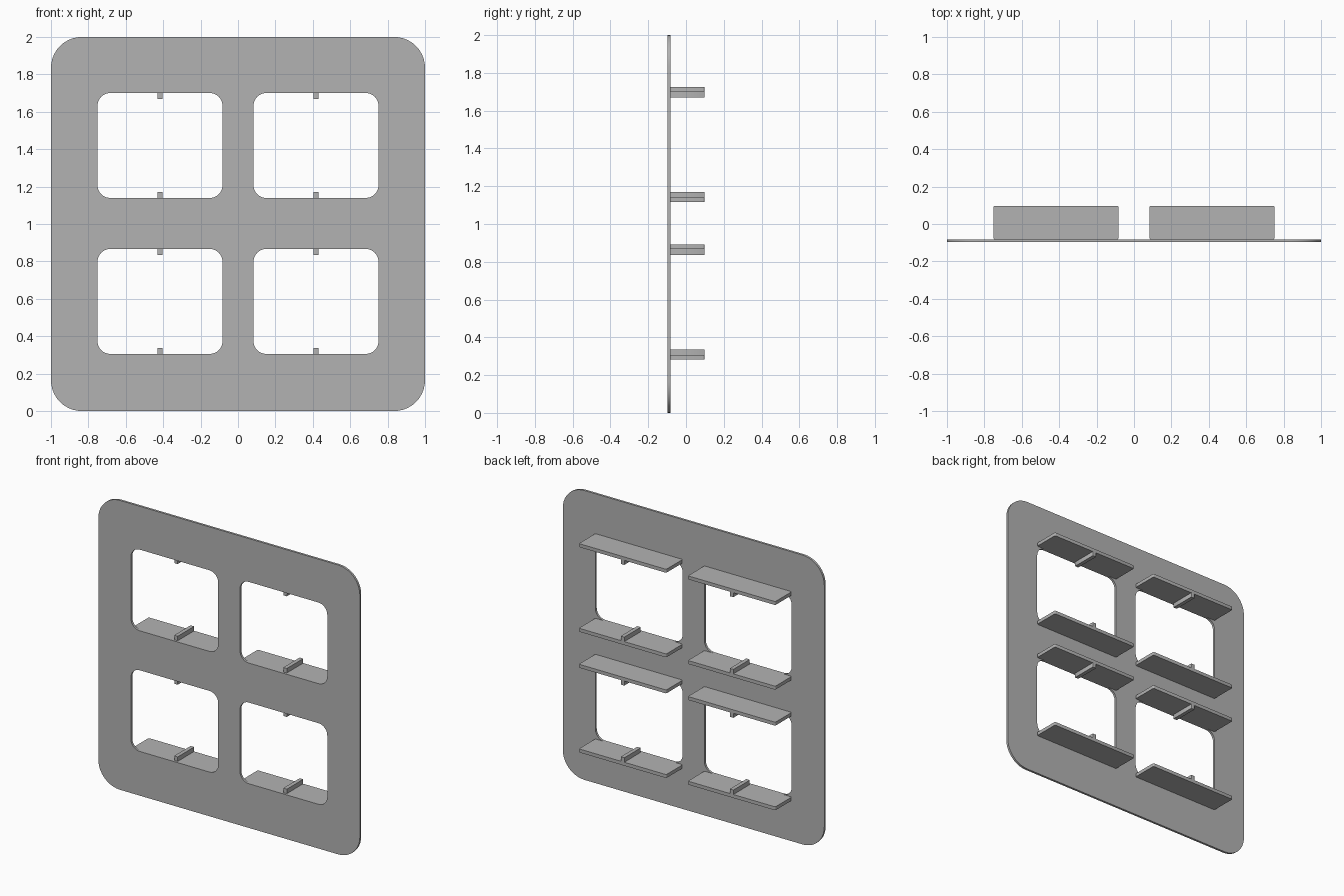
import bpy
from math import sin, cos, pi, radians

cube = bpy.data.objects.get("Cube")
if cube:
    bpy.data.objects.remove(cube)

grey = bpy.data.materials.new("plain grey")
grey.use_nodes = True
colour = (0.45, 0.45, 0.45, 1)
grey.diffuse_color = colour
grey.node_tree.nodes["Principled BSDF"].inputs["Base Color"].default_value = colour

BACK, PLATE_BACK, FRONT = 0.0975, -0.082, -0.0975
WINDOW_W, WINDOW_H = 0.668, 0.561
COLUMNS = {"right": -0.417, "left": 0.417}
ROWS = {"lower": 0.586, "upper": 1.42}


def rounded_rect(cx, cy, w, h, r, steps=10):
    """Outline of a rectangle with rounded corners."""
    points = []
    for i, (sx, sy) in enumerate([(1, 1), (-1, 1), (-1, -1), (1, -1)]):
        for k in range(steps + 1):
            a = (i + k / steps) * pi / 2
            points.append((cx + sx * (w / 2 - r) + r * cos(a),
                           cy + sy * (h / 2 - r) + r * sin(a)))
    return points


def slab(name, outlines, thickness, location, upright=False):
    """Extruded flat shape; outlines after the first are holes."""
    curve = bpy.data.curves.new(name, "CURVE")
    curve.dimensions = "2D"
    curve.fill_mode = "BOTH"
    curve.extrude = thickness / 2
    for outline in outlines:
        spline = curve.splines.new("POLY")
        spline.points.add(len(outline) - 1)
        for point, (x, y) in zip(spline.points, outline):
            point.co = (x, y, 0, 1)
        spline.use_cyclic_u = True
    obj = bpy.data.objects.new(name, curve)
    bpy.context.collection.objects.link(obj)
    obj.location = location
    obj.rotation_euler.x = pi / 2 if upright else 0
    bpy.ops.object.select_all(action="DESELECT")
    obj.select_set(True)
    bpy.context.view_layer.objects.active = obj
    bpy.ops.object.convert(target="MESH")
    obj = bpy.context.object
    obj.data.materials.clear()
    obj.data.materials.append(grey)
    bpy.ops.object.shade_smooth_by_angle(angle=radians(30))
    return obj


# Face plate with four rounded windows
outlines = [rounded_rect(0, 1, 2, 2, 0.165)]
outlines += [rounded_rect(x, z, WINDOW_W, WINDOW_H, 0.068)
             for x in COLUMNS.values() for z in ROWS.values()]
slab("face_plate", outlines, PLATE_BACK - FRONT,
     (0, (PLATE_BACK + FRONT) / 2, 0), upright=True)

# Shelves above and below each window, each with a central rib
depth = BACK - PLATE_BACK
mid_y = (BACK + PLATE_BACK) / 2
for side, x in COLUMNS.items():
    for row, z in ROWS.items():
        for edge, sign in (("top", 1), ("bottom", -1)):
            label = f"{row}_{side}_{edge}"
            rim = z + sign * WINDOW_H / 2
            slab(f"{label}_shelf", [rounded_rect(0, 0, WINDOW_W, depth, 0.008, 4)],
                 0.024, (x, mid_y, rim + sign * 0.012))
            slab(f"{label}_rib", [rounded_rect(0, 0, 0.027, depth, 0.002, 2)],
                 0.031, (x, mid_y, rim - sign * 0.0155))
